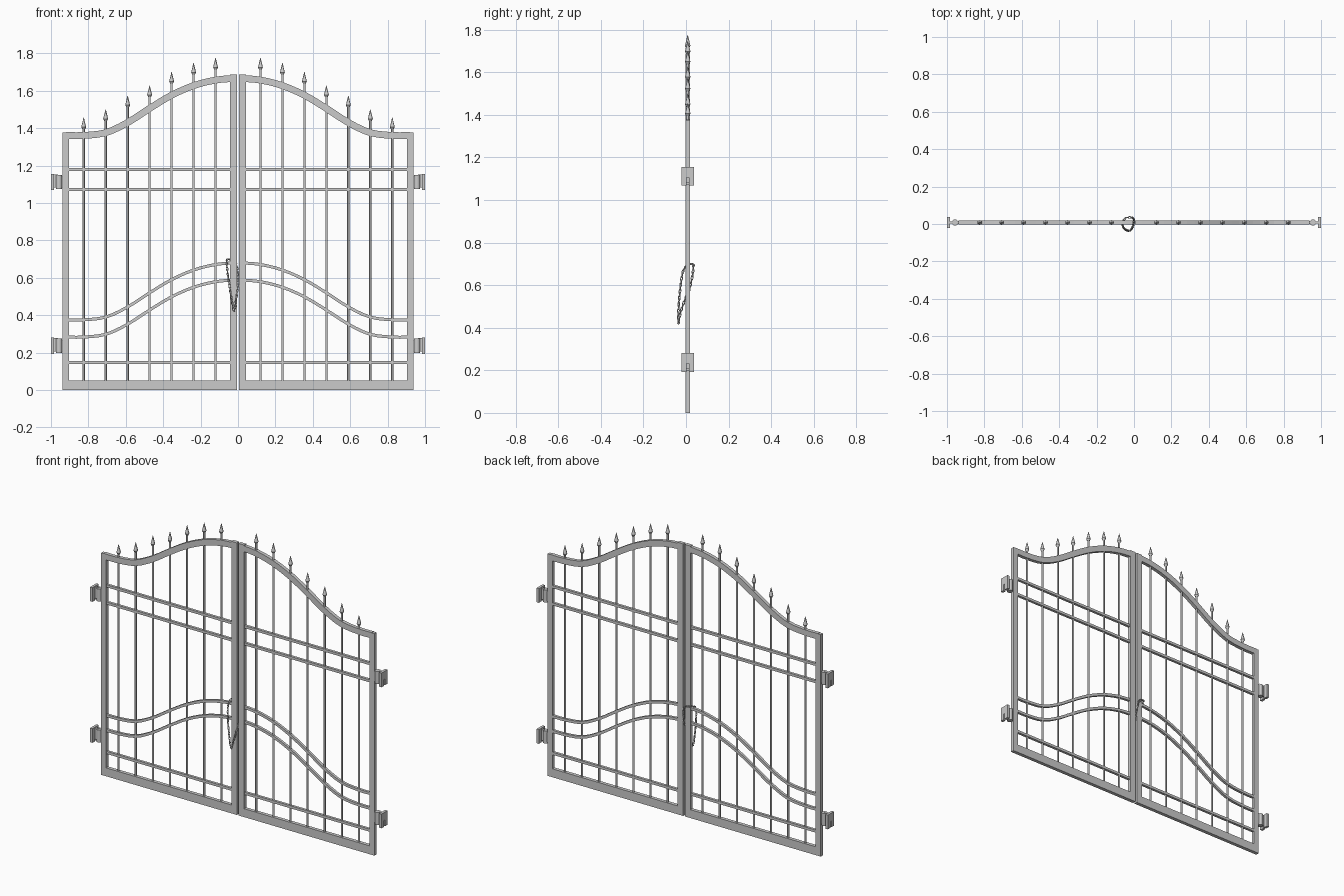
import bpy, bmesh, math
from mathutils import Vector, Matrix

if "Cube" in bpy.data.objects:
    bpy.data.objects.remove(bpy.data.objects["Cube"])

Y = 0.008          # centre plane of the gate leaves
D = 0.022          # frame depth


def finish(name, bm, mirror=True, smooth=False):
    bmesh.ops.recalc_face_normals(bm, faces=bm.faces[:])
    me = bpy.data.meshes.new(name)
    bm.to_mesh(me)
    bm.free()
    ob = bpy.data.objects.new(name, me)
    bpy.context.collection.objects.link(ob)
    if mirror:
        mod = ob.modifiers.new("Mirror", 'MIRROR')
        mod.use_mirror_merge = False
    if smooth:
        bpy.context.view_layer.objects.active = ob
        ob.select_set(True)
        bpy.ops.object.shade_smooth_by_angle(angle=math.radians(50))
        ob.select_set(False)
    return ob


def box(bm, x0, x1, y0, y1, z0, z1):
    m = Matrix.Translation(((x0 + x1) / 2, (y0 + y1) / 2, (z0 + z1) / 2)) @ \
        Matrix.Diagonal((x1 - x0, y1 - y0, z1 - z0, 1))
    bmesh.ops.create_cube(bm, size=1, matrix=m)


def cone(bm, x, y, z0, z1, r0, r1, n=8):
    bmesh.ops.create_cone(bm, cap_ends=True, segments=n, radius1=r0, radius2=r1,
                          depth=z1 - z0, matrix=Matrix.Translation((x, y, (z0 + z1) / 2)))


def spline(pts, steps, closed=False):
    """Catmull-Rom samples through the points."""
    p = [Vector(q) for q in pts]
    n = len(p)
    get = (lambda i: p[i % n]) if closed else (lambda i: p[max(0, min(n - 1, i))])
    out = []
    for i in range(n if closed else n - 1):
        a, b, c, d = (get(i + k) for k in (-1, 0, 1, 2))
        for s in range(steps):
            t = s / steps
            out.append(0.5 * (2 * b + (c - a) * t + (2 * a - 5 * b + 4 * c - d) * t * t
                              + (3 * b - a - 3 * c + d) * t ** 3))
    if not closed:
        out.append(p[-1])
    return out


# S-shaped line shared by the top rail and the two lower curved rails
wave = spline([(0.03, 0, .677), (.12, 0, .669), (.236, 0, .64), (.357, 0, .587), (.475, 0, .516),
               (.59, 0, .442), (.706, 0, .388), (.826, 0, .373), (.92, 0, .373)], 3)


def wave_rail(name, dz, thick, depth):
    bm = bmesh.new()
    rings = []
    for i, p in enumerate(wave):
        t = (wave[min(i + 1, len(wave) - 1)] - wave[max(i - 1, 0)]).normalized()
        n = Vector((-t.z, 0, t.x)) * thick / 2
        c = p + Vector((0, Y, dz))
        h = Vector((0, depth / 2, 0))
        rings.append([bm.verts.new(v) for v in (c + n - h, c + n + h, c - n + h, c - n - h)])
    for a, b in zip(rings, rings[1:]):
        for k in range(4):
            bm.faces.new((a[k], a[(k + 1) % 4], b[(k + 1) % 4], b[k]))
    bm.faces.new(rings[0])
    bm.faces.new(rings[-1])
    return finish(name, bm)


# Outer frame of each leaf
bm = bmesh.new()
box(bm, .006, .044, Y - D / 2, Y + D / 2, 0, 1.688)
box(bm, .904, .938, Y - D / 2, Y + D / 2, 0, 1.377)
box(bm, .044, .904, Y - D / 2, Y + D / 2, 0, .052)
finish("leaf_frame", bm)
wave_rail("top_rail", .988, .036, D)
wave_rail("upper_wave_rail", .002, .016, .016)
wave_rail("lower_wave_rail", -.09, .016, .016)

# Straight cross rails
bm = bmesh.new()
for z in (.146, 1.073, 1.18):
    box(bm, .044, .904, Y - .008, Y + .008, z - .008, z + .008)
finish("cross_rails", bm)

# Upright bars with spear heads
bars, spears = bmesh.new(), bmesh.new()
for i, tip in enumerate((1.775, 1.748, 1.7, 1.628, 1.573, 1.5, 1.456)):
    x = .12 + i * .1175
    cone(bars, x, Y, .05, tip - .055, .006, .006)
    cone(spears, x, Y, tip - .062, tip - .05, .007, .013)
    cone(spears, x, Y, tip - .05, tip, .013, .001)
finish("upright_bars", bars, smooth=True)
finish("spear_heads", spears, smooth=True)

# Hinges: slotted wall plate, web and barrel
bm = bmesh.new()
for z in (.237, 1.112):
    box(bm, .984, 1.0, Y - .03, Y + .03, z - .005, z + .044)
    for s in (-1, 1):
        box(bm, .984, 1.0, Y + s * .0175 - .0125, Y + s * .0175 + .0125, z - .044, z - .005)
    box(bm, .962, .986, Y - .006, Y + .006, z - .03, z + .04)
    cone(bm, .957, Y, z - .038, z + .038, .017, .017, 16)
    box(bm, .936, .957, Y - .008, Y + .008, z - .03, z + .03)
finish("hinges", bm, smooth=True)

# Chain looped round the left meeting stile
path = spline([(-.022, -.036, .424), (-.038, -.034, .51), (-.052, -.025, .60), (-.060, -.012, .67),
               (-.058, .014, .697), (-.042, .033, .697), (-.018, .035, .688), (-.004, .031, .65),
               (0, .016, .58), (-.004, -.006, .53), (-.012, -.026, .47)], 30, True)
dist = [0]
for a, b in zip(path, path[1:] + path[:1]):
    dist.append(dist[-1] + (b - a).length)
path.append(path[0])
COUNT = 40
pitch = dist[-1] / COUNT
bm = bmesh.new()
for i in range(COUNT):
    k = next(j for j, d in enumerate(dist) if d > (i + .5) * pitch)
    p = path[k]
    t = (path[k] - path[k - 1]).normalized()
    u = t.cross(Vector((.3, 1, .1))).normalized()
    v = t.cross(u)
    if i % 2:
        u, v = v, u
    rings = []
    for a in range(12):
        ca, sa = math.cos(a * math.tau / 12), math.sin(a * math.tau / 12)
        out = t * ca + u * sa
        c = p + out * .0045 + t * (.0055 if ca > 0.01 else -.0055 if ca < -.01 else 0)
        rings.append([bm.verts.new(c + (out * math.cos(b * math.tau / 6)
                                        + v * math.sin(b * math.tau / 6)) * .0022) for b in range(6)])
    for a in range(12):
        r, s = rings[a], rings[(a + 1) % 12]
        for b in range(6):
            bm.faces.new((r[b], r[(b + 1) % 6], s[(b + 1) % 6], s[b]))
finish("chain", bm, mirror=False, smooth=True)
